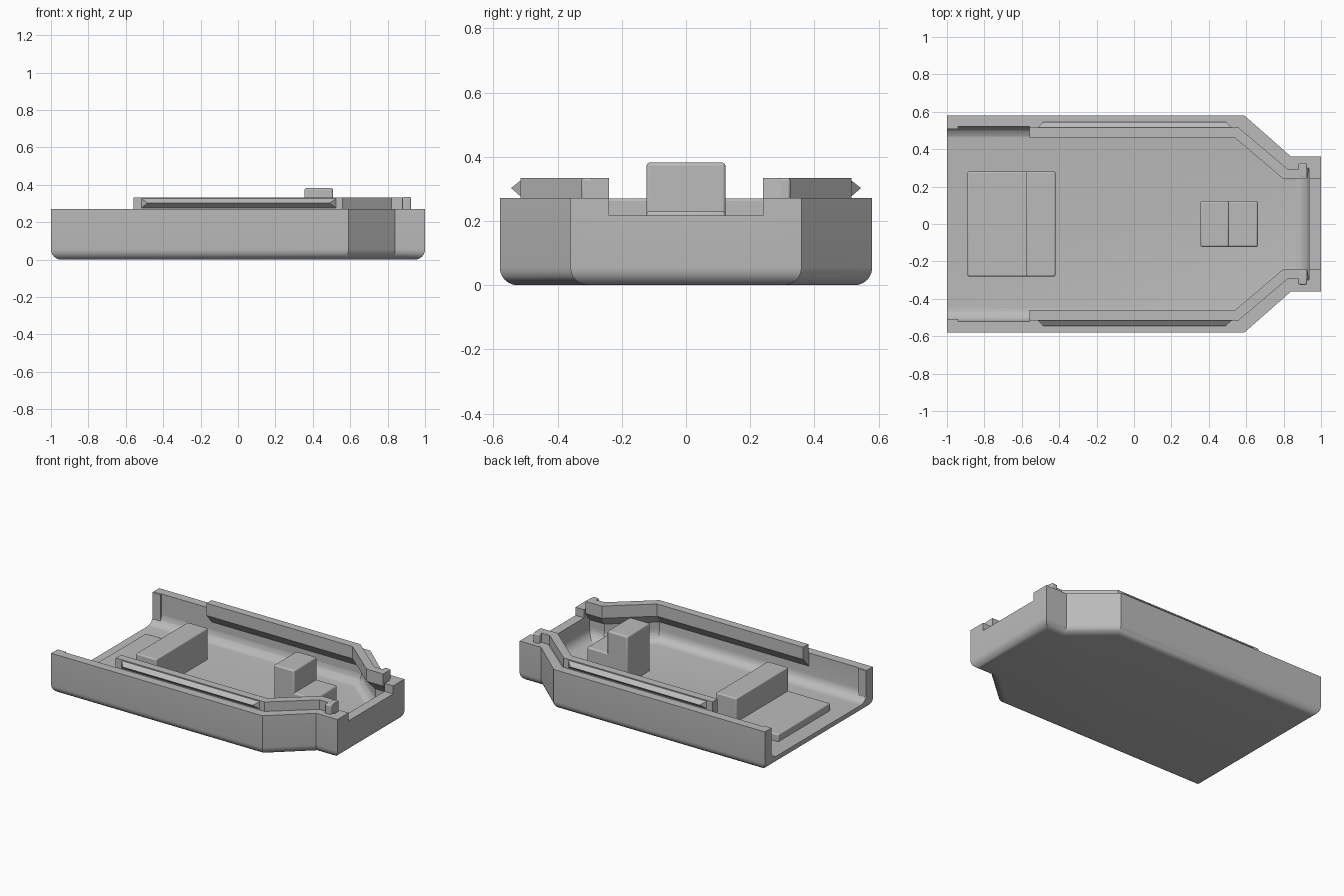
import bpy, bmesh, math

old = bpy.data.objects.get("Cube")
if old:
    bpy.data.objects.remove(old, do_unlink=True)

grey = bpy.data.materials.new("plain_grey")
grey.use_nodes = True
COLOUR = (0.5, 0.5, 0.5, 1)
grey.diffuse_color = COLOUR
grey.node_tree.nodes["Principled BSDF"].inputs["Base Color"].default_value = COLOUR


def finish(name, bm):
    bmesh.ops.recalc_face_normals(bm, faces=bm.faces)
    mesh = bpy.data.meshes.new(name)
    bm.to_mesh(mesh)
    bm.free()
    mesh.materials.append(grey)
    obj = bpy.data.objects.new(name, mesh)
    bpy.context.collection.objects.link(obj)
    return obj


def loft(name, rings):
    """Closed solid through matching rings of points."""
    bm = bmesh.new()
    loops = [[bm.verts.new(p) for p in ring] for ring in rings]
    n = len(loops[0])
    for a, b in zip(loops, loops[1:]):
        for i in range(n):
            j = (i + 1) % n
            bm.faces.new((a[i], a[j], b[j], b[i]))
    bm.faces.new(loops[0])
    bm.faces.new(loops[-1])
    return finish(name, bm)


def prism(name, half, z0, z1, radius):
    """Upright prism from a half outline mirrored in y, with a rounded bottom rim."""
    outline = half + [(x, -y) for x, y in reversed(half)]
    obj = loft(name, [[(x, y, z) for x, y in outline] for z in (z0, z1)])
    bm = bmesh.new()
    bm.from_mesh(obj.data)
    rim = [e for e in bm.edges if all(abs(v.co.z - z0) < 1e-5 for v in e.verts)]
    bmesh.ops.bevel(bm, geom=rim, offset=radius, segments=6, profile=0.5,
                    affect='EDGES', clamp_overlap=True)
    bm.to_mesh(obj.data)
    bm.free()
    return obj


def box(name, x, y, z, bevel=0.0):
    rings = [[(x[0], y[0], h), (x[1], y[0], h), (x[1], y[1], h), (x[0], y[1], h)] for h in z]
    obj = loft(name, rings)
    if bevel:
        mod = obj.modifiers.new("soft_edges", 'BEVEL')
        mod.width = bevel
        mod.segments = 3
    return obj


def cut(target, cutter):
    mod = target.modifiers.new("cut", 'BOOLEAN')
    mod.operation = 'DIFFERENCE'
    mod.solver = 'EXACT'
    mod.object = cutter
    cutter.hide_render = True
    cutter.hide_set(True)
    cutter.display_type = 'WIRE'


def smooth(obj):
    bpy.ops.object.select_all(action='DESELECT')
    obj.select_set(True)
    bpy.context.view_layer.objects.active = obj
    bpy.ops.object.shade_smooth_by_angle(angle=math.radians(30))


# Tray shell, hollow and open at the -x end, with a notch in the narrow end
tray = prism("tray_shell", [(-1, .58), (.59, .58), (.84, .36), (1, .36)], 0, .272, .055)
hollow = prism("hollow_cutter", [(-1.3, .52), (.565, .52), (.825, .3), (.935, .3)], .06, .5, .07)
notch = box("notch_cutter", (.85, 1.1), (-.24, .24), (.217, .5))
smooth(tray)
cut(tray, hollow)
cut(tray, notch)
# Apply the cuts and remove the helpers
bpy.context.view_layer.update()
cut_mesh = bpy.data.meshes.new_from_object(
    tray.evaluated_get(bpy.context.evaluated_depsgraph_get()))
tray.modifiers.clear()
tray.data = cut_mesh
for helper in (hollow, notch):
    bpy.data.objects.remove(helper, do_unlink=True)
smooth(tray)

# Raised rail, snap ridge, peg and end jamb on each side
TOP, RIM = .333, .272
inner = [(-.56, .46), (.54, .46), (.80, .24), (.925, .24)]
outer = [(-.56, .515), (.56, .515), (.82, .295), (.925, .295)]
buried = [(-.56, .535), (.57, .535), (.83, .315), (.94, .315)]
for side, s in (("left", 1), ("right", -1)):
    rings = []
    for i, o, w in zip(inner, outer, buried):
        section = [(i, TOP), (o, TOP), (o, RIM - .004), (w, RIM - .004), (w, .165), (i, .25)]
        rings.append([(p[0], s * p[1], z) for p, z in section])
    loft(side + "_rail", rings)

    ridge = [(-.52, .51, -.52), (-.485, .545, -.485), (.49, .545, .49), (.53, .51, .53)]
    mid = (TOP + RIM) / 2
    ends = []
    for a, b in ((ridge[0], ridge[1]), (ridge[3], ridge[2])):
        ends.append([(a[0], s * a[1], TOP - .003), (b[0], s * b[1], mid),
                     (a[0], s * a[1], RIM)])
    loft(side + "_snap_ridge", ends)

    box(side + "_peg", (.88, .925), sorted((s * .25, s * .325)), (.25, TOP + .001), .008)
    box(side + "_end_jamb", (-.999, -.94), sorted((s * .508, s * .54)), (.07, RIM - .001))

# Raised pad and block near the open end
box("pad", (-.89, -.5), (-.28, .28), (.05, .11), .008)
box("stop_block", (-.575, -.42), (-.28, .28), (.05, .27), .008)

# Stepped post near the narrow end
box("post_tall", (.355, .508), (-.123, .123), (.05, .382), .01)
box("post_step", (.45, .662), (-.123, .123), (.05, .23), .01)

for obj in list(bpy.context.collection.objects):
    if obj.type == 'MESH' and obj.name.startswith(("pad", "stop", "post", "left_peg", "right_peg")):
        smooth(obj)
